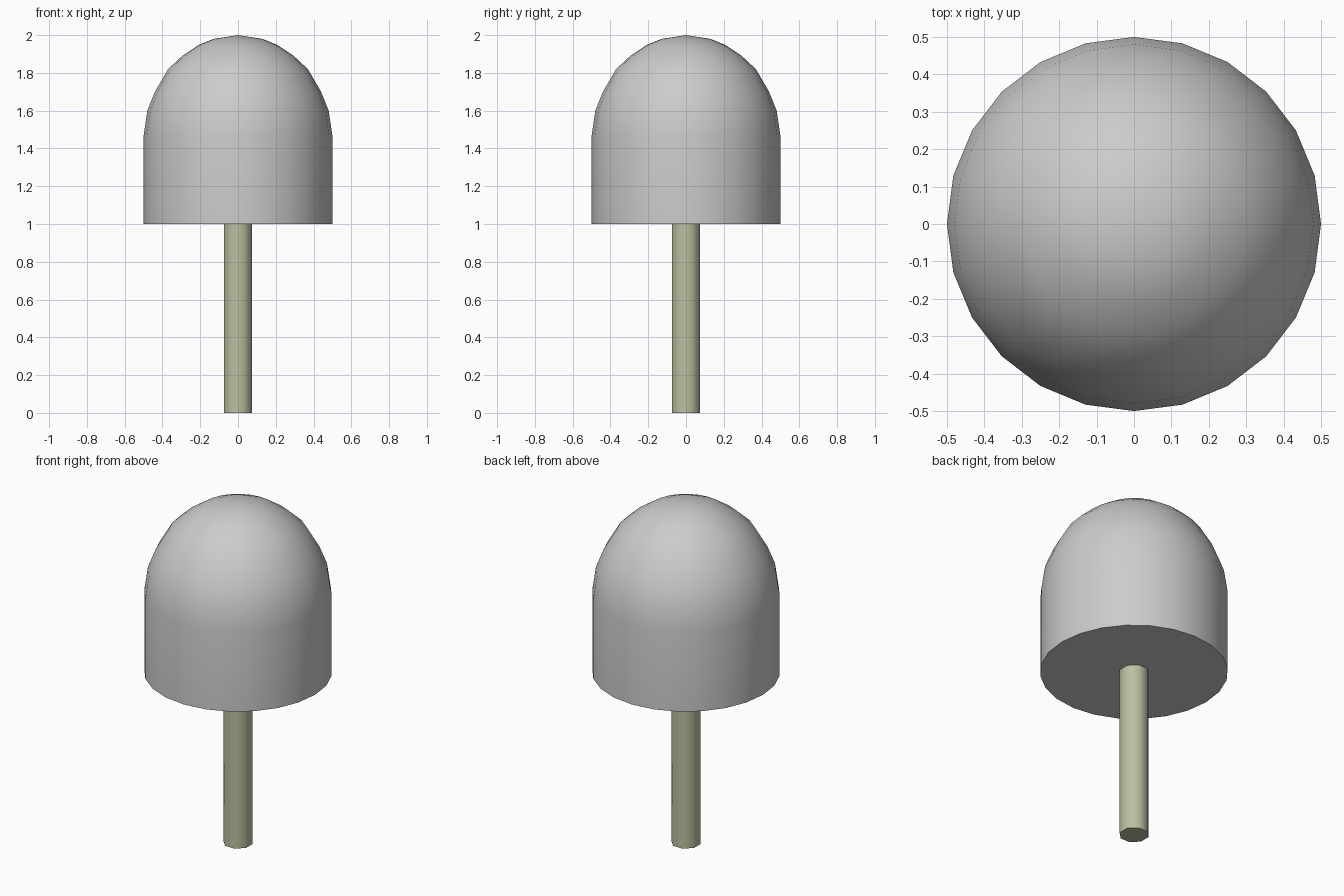
import bpy, bmesh, math

if "Cube" in bpy.data.objects:
    bpy.data.objects.remove(bpy.data.objects["Cube"])


def lathe(name, profile, sides, offset=0.0):
    """Solid of revolution about z; zero radius makes a pole, open bottom gets a cap."""
    bm = bmesh.new()
    rings = []
    for r, z in profile:
        if r == 0:
            rings.append([bm.verts.new((0, 0, z))])
        else:
            rings.append([bm.verts.new((r * math.cos(offset + math.tau * i / sides),
                                        r * math.sin(offset + math.tau * i / sides), z))
                          for i in range(sides)])
    bm.faces.new(rings[0][::-1])
    for a, b in zip(rings, rings[1:]):
        for i in range(sides):
            j = (i + 1) % sides
            if len(b) == 1:
                bm.faces.new((a[i], a[j], b[0]))
            else:
                bm.faces.new((a[i], a[j], b[j], b[i]))
    if len(rings[-1]) > 1:
        bm.faces.new(rings[-1])
    bmesh.ops.recalc_face_normals(bm, faces=bm.faces[:])
    mesh = bpy.data.meshes.new(name)
    bm.to_mesh(mesh)
    bm.free()
    ob = bpy.data.objects.new(name, mesh)
    bpy.context.collection.objects.link(ob)
    bpy.ops.object.select_all(action='DESELECT')
    ob.select_set(True)
    bpy.context.view_layer.objects.active = ob
    bpy.ops.object.shade_smooth_by_angle(angle=math.radians(50))
    return ob


# Domed cap with a straight skirt and flat underside
lathe("domed_cap", [(0.5, 1.0), (0.5, 1.465), (0.48, 1.6), (0.44, 1.7), (0.37, 1.82),
                    (0.295, 1.89), (0.21, 1.947), (0.13, 1.98), (0, 2.0)], 24)

# Eight-sided stem
stem = lathe("stem", [(0.08, 0.0), (0.08, 1.0)], 8, math.pi / 8)
mat = bpy.data.materials.new("olive_green")
mat.diffuse_color = (0.5, 0.52, 0.35, 1)
mat.use_nodes = True
mat.node_tree.nodes["Principled BSDF"].inputs["Base Color"].default_value = mat.diffuse_color
stem.data.materials.append(mat)
